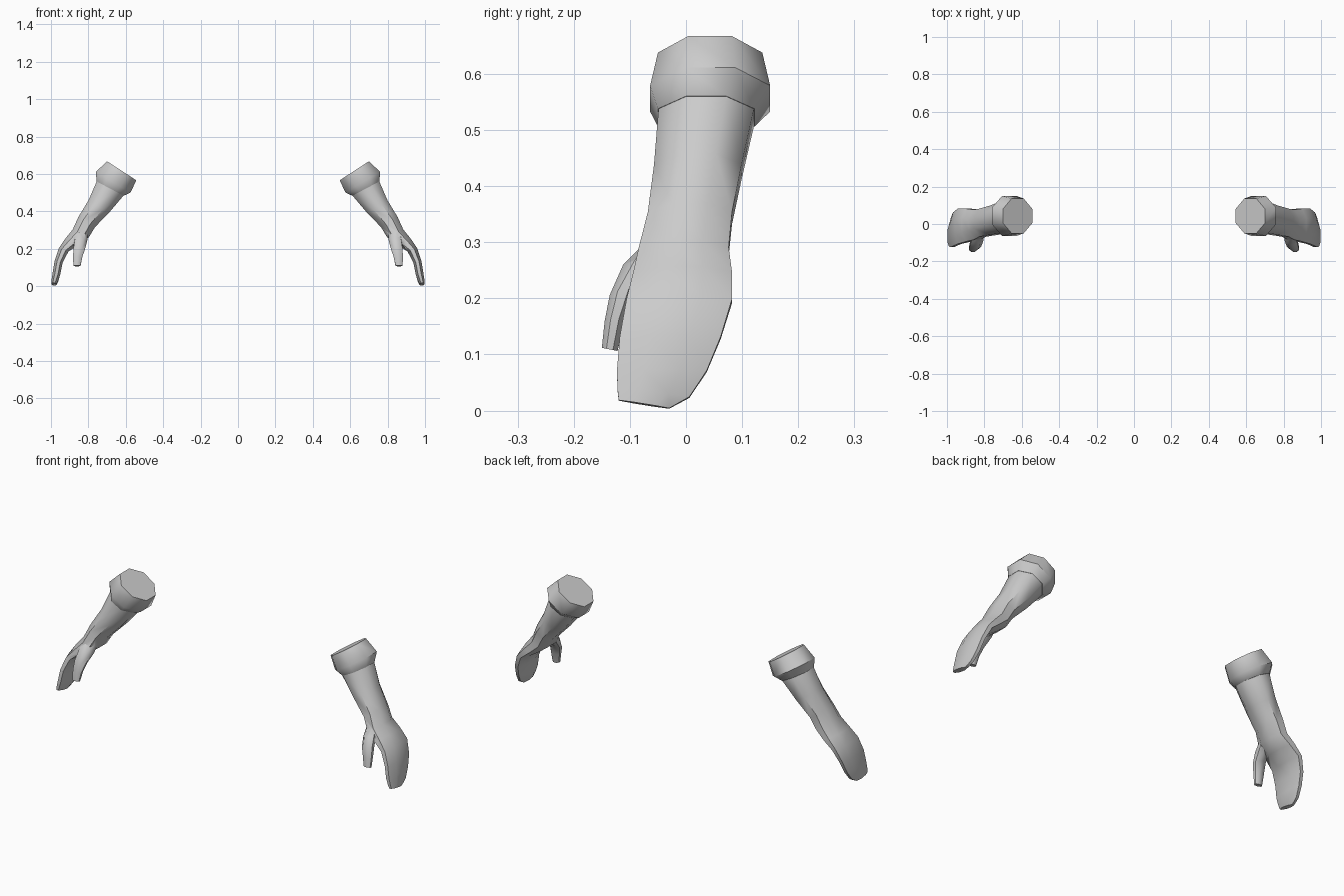
import bpy, bmesh, math

if "Cube" in bpy.data.objects:
    bpy.data.objects.remove(bpy.data.objects["Cube"])

grey = bpy.data.materials.new("plain grey")
grey.diffuse_color = (0.6, 0.6, 0.6, 1)
grey.use_nodes = True
grey.node_tree.nodes["Principled BSDF"].inputs["Base Color"].default_value = grey.diffuse_color


def loft(name, rings, side, sides=8, angle=50):
    """Skin rings of (x, y, z, tilt degrees, half thickness, half width, y slope)."""
    bm = bmesh.new()
    loops = []
    k = 1 / math.cos(math.pi / sides)
    for x, y, z, tilt, a, b, slope in rings:
        t = math.radians(tilt)
        loop = []
        for i in range(sides):
            p = 2 * math.pi * (i + 0.5) / sides
            u, v = a * k * math.cos(p), b * k * math.sin(p)
            loop.append(bm.verts.new((side * (x + u * math.cos(t)), y + v,
                                      z + u * math.sin(t) + slope * v)))
        loops.append(loop)
    for lo, hi in zip(loops, loops[1:]):
        for i in range(sides):
            j = (i + 1) % sides
            bm.faces.new((lo[i], lo[j], hi[j], hi[i]))
    bm.faces.new(loops[0])
    bm.faces.new(loops[-1])
    bmesh.ops.recalc_face_normals(bm, faces=bm.faces)
    mesh = bpy.data.meshes.new(name)
    bm.to_mesh(mesh)
    bm.free()
    mesh.materials.append(grey)
    obj = bpy.data.objects.new(name, mesh)
    bpy.context.collection.objects.link(obj)
    bpy.ops.object.select_all(action='DESELECT')
    obj.select_set(True)
    bpy.context.view_layer.objects.active = obj
    bpy.ops.object.shade_smooth_by_angle(angle=math.radians(angle))
    return obj


# Flared sleeve cuff, closed at the top, tucked in to the forearm
cuff = [
    (.622, .043, .617, 33, .093, .093, 0),
    (.667, .043, .556, 31, .108, .107, 0),
    (.684, .036, .522, 28, .082, .086, 0),
]
# Forearm, wrist, palm and the joined fingers
arm = [
    (.675, .036, .537, 28, .080, .084, 0),
    (.684, .036, .522, 28, .081, .085, 0),
    (.745, .021, .425, 31, .064, .078, 0),
    (.809, .007, .343, 31, .052, .075, 0),
    (.840, -.004, .283, 25, .048, .080, 0),
    (.885, -.006, .240, 25, .040, .088, 0),
    (.932, -.012, .195, 20, .027, .094, 0),
    (.959, -.028, .130, 14, .022, .090, 0),
    (.970, -.043, .070, 10, .021, .080, 0),
    (.979, -.058, .030, 8, .018, .064, -.1),
    (.984, -.075, .011, 5, .014, .045, -.16),
]
# Thumb growing out of the front of the palm
thumb = [
    (.830, -.040, .300, 20, .030, .028, 0),
    (.838, -.078, .255, 20, .034, .034, 0),
    (.848, -.112, .208, 12, .031, .024, .2),
    (.857, -.127, .160, 6, .025, .018, .1),
    (.861, -.136, .109, 0, .019, .014, -.2),
]

for side, label in ((1, "left"), (-1, "right")):
    loft(label + "_cuff", cuff, side, angle=45)
    hand = loft(label + "_arm_and_hand", arm, side)
    digit = loft(label + "_thumb", thumb, side)
    # Weld the thumb into the hand
    mod = hand.modifiers.new("weld thumb", 'BOOLEAN')
    mod.operation = 'UNION'
    mod.solver = 'EXACT'
    mod.object = digit
    bpy.context.view_layer.objects.active = hand
    bpy.ops.object.modifier_move_to_index(modifier=mod.name, index=0)
    bpy.ops.object.modifier_apply(modifier=mod.name)
    bpy.data.objects.remove(digit)
